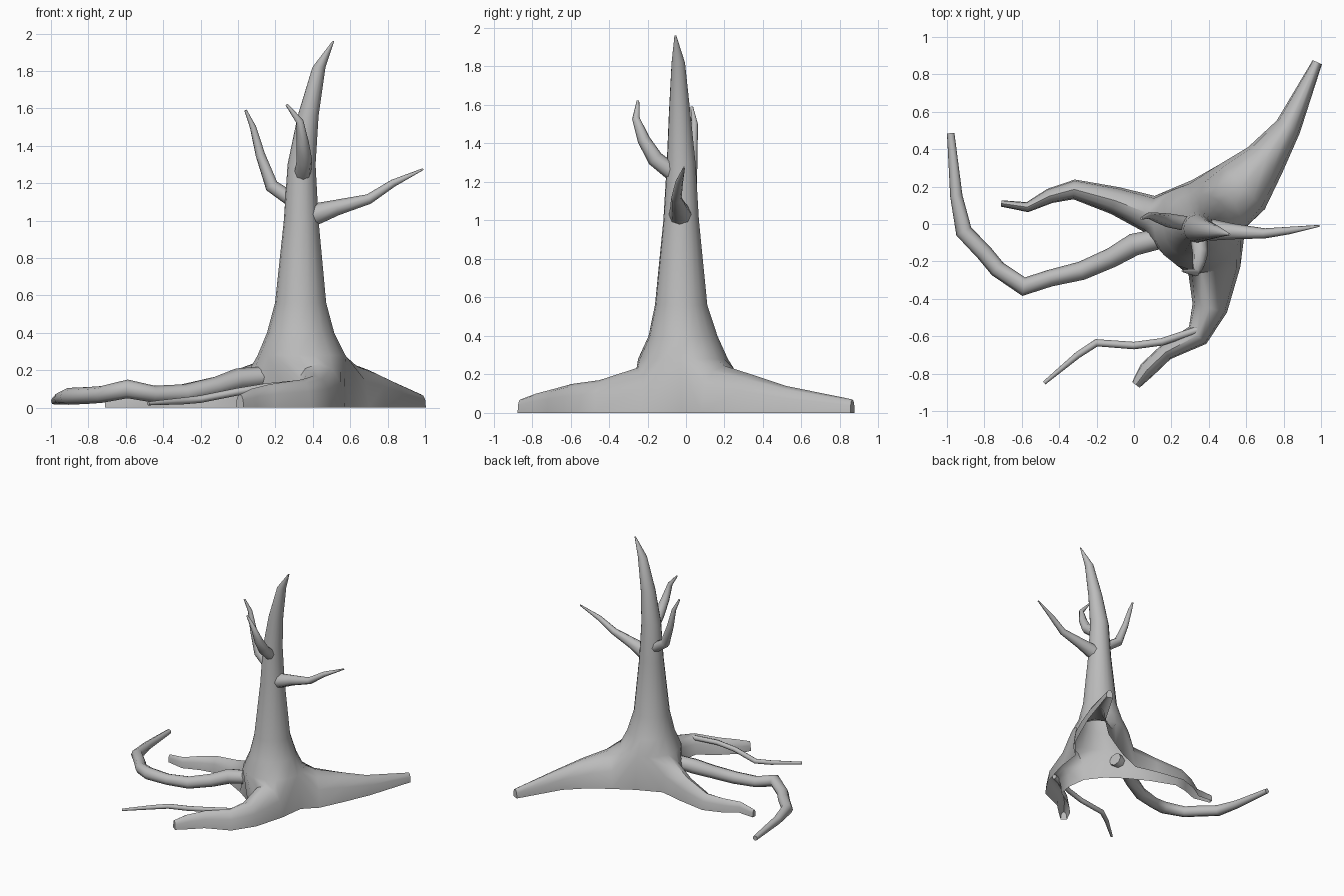
import bpy, bmesh
from math import sin, cos, pi, radians
from mathutils import Vector

cube = bpy.data.objects.get("Cube")
if cube:
    bpy.data.objects.remove(cube, do_unlink=True)

bark = bpy.data.materials.new("grey_bark")
bark.use_nodes = True
GREY = (0.5, 0.5, 0.5, 1)
bark.diffuse_color = GREY
bark.node_tree.nodes["Principled BSDF"].inputs["Base Color"].default_value = GREY


def finish(obj):
    """Give an object its bark and smooth shading."""
    bpy.ops.object.select_all(action="DESELECT")
    bpy.context.view_layer.objects.active = obj
    obj.select_set(True)
    if obj.type == "CURVE":
        bpy.ops.object.convert(target="MESH")
        obj = bpy.context.object
    obj.data.materials.clear()
    obj.data.materials.append(bark)
    bpy.ops.object.shade_smooth_by_angle(angle=radians(50))


def limb(name, points):
    """Tapered tube through (x, y, z, radius) points."""
    curve = bpy.data.curves.new(name, "CURVE")
    curve.dimensions = "3D"
    curve.bevel_depth = 1
    curve.bevel_resolution = 2
    curve.use_fill_caps = True
    spline = curve.splines.new("POLY")
    spline.points.add(len(points) - 1)
    for p, (x, y, z, r) in zip(spline.points, points):
        p.co = (x, y, z, 1)
        p.radius = r
    obj = bpy.data.objects.new(name, curve)
    bpy.context.collection.objects.link(obj)
    finish(obj)


# Trunk rings from the flare up: x, y, z, radius
TRUNK = [(.34, -.015, .28, .235), (.335, -.015, .4, .18), (.335, -.025, .56, .137),
         (.338, -.025, 1, .093), (.34, -.025, 1.3, .075), (.375, -.033, 1.56, .056),
         (.433, -.04, 1.82, .035), (.51, -.055, 1.96, .005)]
# Main roots, hollow arches: x, y, half width, height
ROOTS = [
    [(.58, .2, .17, .245), (.7, .34, .115, .2), (.825, .52, .07, .14), (.98, .865, .027, .07)],
    [(.08, .055, .1, .235), (-.1, .125, .075, .17), (-.32, .185, .053, .12),
     (-.45, .15, .04, .1), (-.57, .09, .027, .08), (-.71, .11, .017, .06)],
    [(.43, -.25, .14, .235), (.405, -.45, .095, .17), (.34, -.595, .065, .15),
     (.17, -.685, .045, .125), (.07, -.78, .045, .1), (.01, -.86, .025, .07)],
]
# Where neighbouring roots meet: angle and ground point
CROTCH_ANGLES = [-5, 100, 220, 355]
CROTCH_GROUND = [(.595, -.02, 0), (.31, .235, 0), (.19, -.14, 0)]
SEG = 6

bm = bmesh.new()
angles = [radians(a + (b - a) * i / SEG)
          for a, b in zip(CROTCH_ANGLES, CROTCH_ANGLES[1:]) for i in range(SEG)]
n = len(angles)

# Trunk
rings = [[bm.verts.new((x + r * cos(a), y + r * sin(a), z)) for a in angles]
         for x, y, z, r in TRUNK]
for low, high in zip(rings, rings[1:]):
    for i in range(n):
        j = (i + 1) % n
        bm.faces.new((low[i], low[j], high[j], high[i]))
bm.faces.new(rings[-1])

# Roots flowing out of the lowest ring
ground = [bm.verts.new(p) for p in CROTCH_GROUND]
for k, path in enumerate(ROOTS):
    prev = [rings[0][(k * SEG + i) % n] for i in range(SEG + 1)]
    ends = (prev[0], prev[-1])
    centres = [Vector(TRUNK[0][:2])] + [Vector(p[:2]) for p in path]
    for s, (x, y, half, height) in enumerate(path):
        d = (centres[min(s + 2, len(path))] - centres[s]).normalized()
        arch = []
        for i in range(SEG + 1):
            t = pi * i / SEG
            off = -half * cos(t)
            arch.append(bm.verts.new((x - d.y * off, y + d.x * off,
                                      height * max(sin(t), 0) ** .8)))
        for i in range(SEG):
            bm.faces.new((prev[i], arch[i], arch[i + 1], prev[i + 1]))
        if s == 0:
            bm.faces.new((ends[0], ground[k], arch[0]))
            bm.faces.new((ends[1], arch[-1], ground[(k + 1) % 3]))
        prev = arch
    bm.faces.new(prev)

mesh = bpy.data.meshes.new("trunk_and_roots")
bm.to_mesh(mesh)
bm.free()
trunk = bpy.data.objects.new("trunk_and_roots", mesh)
bpy.context.collection.objects.link(trunk)
finish(trunk)

# Side roots
limb("long_side_root", [(.13, -.08, .165, .055), (0, -.11, .15, .06), (-.12, -.18, .11, .053),
                        (-.28, -.25, .075, .05), (-.45, -.29, .072, .045), (-.59, -.335, .1, .05),
                        (-.73, -.24, .07, .045), (-.8, -.155, .065, .045), (-.91, -.04, .06, .045),
                        (-.95, .15, .05, .033), (-.98, .485, .035, .02)])
limb("thin_side_root", [(.36, -.56, .13, .02), (.15, -.63, .11, .02), (0, -.65, .085, .02),
                        (-.2, -.635, .045, .02), (-.3, -.7, .035, .018), (-.48, -.85, .022, .01)])

# Branches
limb("left_branch", [(.4, -.03, 1.03, .06), (.53, -.04, 1.07, .042), (.7, -.05, 1.115, .027),
                     (.83, -.035, 1.2, .02), (.99, -.01, 1.275, .005)])
limb("right_branch", [(.29, 0, 1.11, .04), (.18, .02, 1.185, .037), (.12, .035, 1.35, .026),
                      (.08, .045, 1.5, .017), (.04, .03, 1.59, .007)])
limb("front_branch", [(.345, -.07, 1.25, .045), (.355, -.16, 1.32, .042), (.345, -.22, 1.42, .033),
                      (.33, -.26, 1.53, .02), (.26, -.25, 1.62, .007)])
